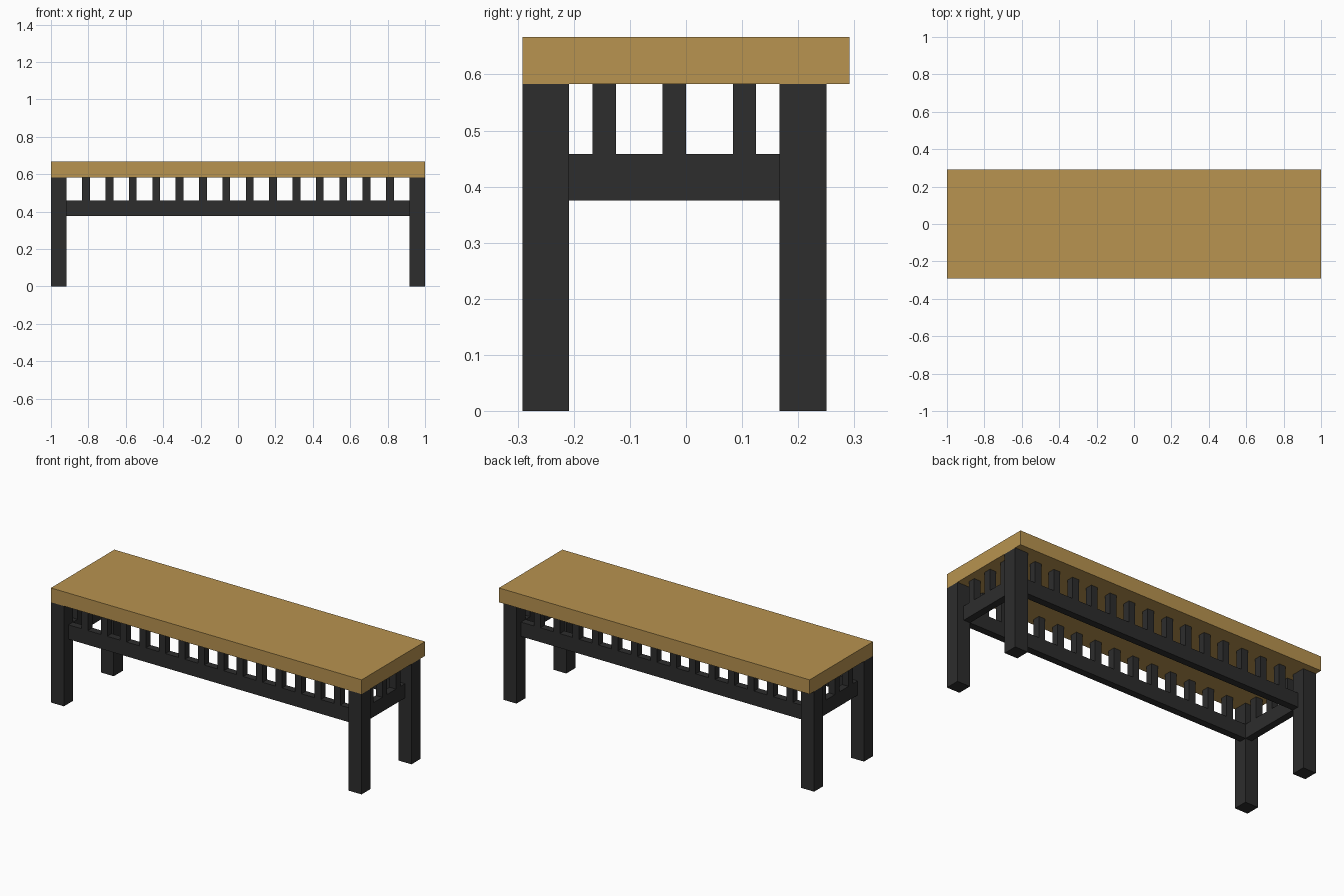
import bpy

cube = bpy.data.objects.get("Cube")
if cube:
    bpy.data.objects.remove(cube, do_unlink=True)

U = 2 / 48  # the bench is laid out on a grid of 48 units along its length


def make_material(name, colour):
    mat = bpy.data.materials.new(name)
    mat.use_nodes = True
    mat.diffuse_color = colour
    bsdf = next(n for n in mat.node_tree.nodes if n.type == 'BSDF_PRINCIPLED')
    bsdf.inputs["Base Color"].default_value = colour
    return mat


wood = make_material("light wood", (0.479, 0.292, 0.08, 1))
dark = make_material("dark frame", (0.026, 0.026, 0.026, 1))


def box(name, x, y, z, mat):
    """Box from (low, high) ranges in grid units."""
    ranges = (x, y, z)
    centre = [(a + b) / 2 * U for a, b in ranges]
    bpy.ops.mesh.primitive_cube_add(size=1, location=centre)
    ob = bpy.context.object
    ob.name = name
    ob.scale = [(b - a) * U for a, b in ranges]
    bpy.ops.object.transform_apply(location=False, rotation=False, scale=True)
    ob.data.materials.append(mat)
    return ob


LEG_Z, RAIL_Z, SLAT_Z = (0, 14), (9, 11), (11, 14)

# Seat slab
box("seat", (-24, 24), (-7, 7), (14, 16), wood)

# Legs: the back pair is set in from the seat edge
for side, x in (("right", (-24, -22)), ("left", (22, 24))):
    box("front_" + side + "_leg", x, (-7, -5), LEG_Z, dark)
    box("back_" + side + "_leg", x, (4, 6), LEG_Z, dark)

# Long rails, flush with the inner faces of the legs, with their slats
for side, y in (("front", (-6, -5)), ("back", (4, 5))):
    box(side + "_rail", (-22, 22), y, RAIL_Z, dark)
    for i in range(14):
        x = -20 + 3 * i
        box(side + "_slat", (x, x + 1), y, SLAT_Z, dark)

# Short end rails with their slats
for side, x in (("right", (-23, -22)), ("left", (22, 23))):
    box(side + "_rail", x, (-5, 4), RAIL_Z, dark)
    for y in (-4, -1, 2):
        box(side + "_slat", x, (y, y + 1), SLAT_Z, dark)
